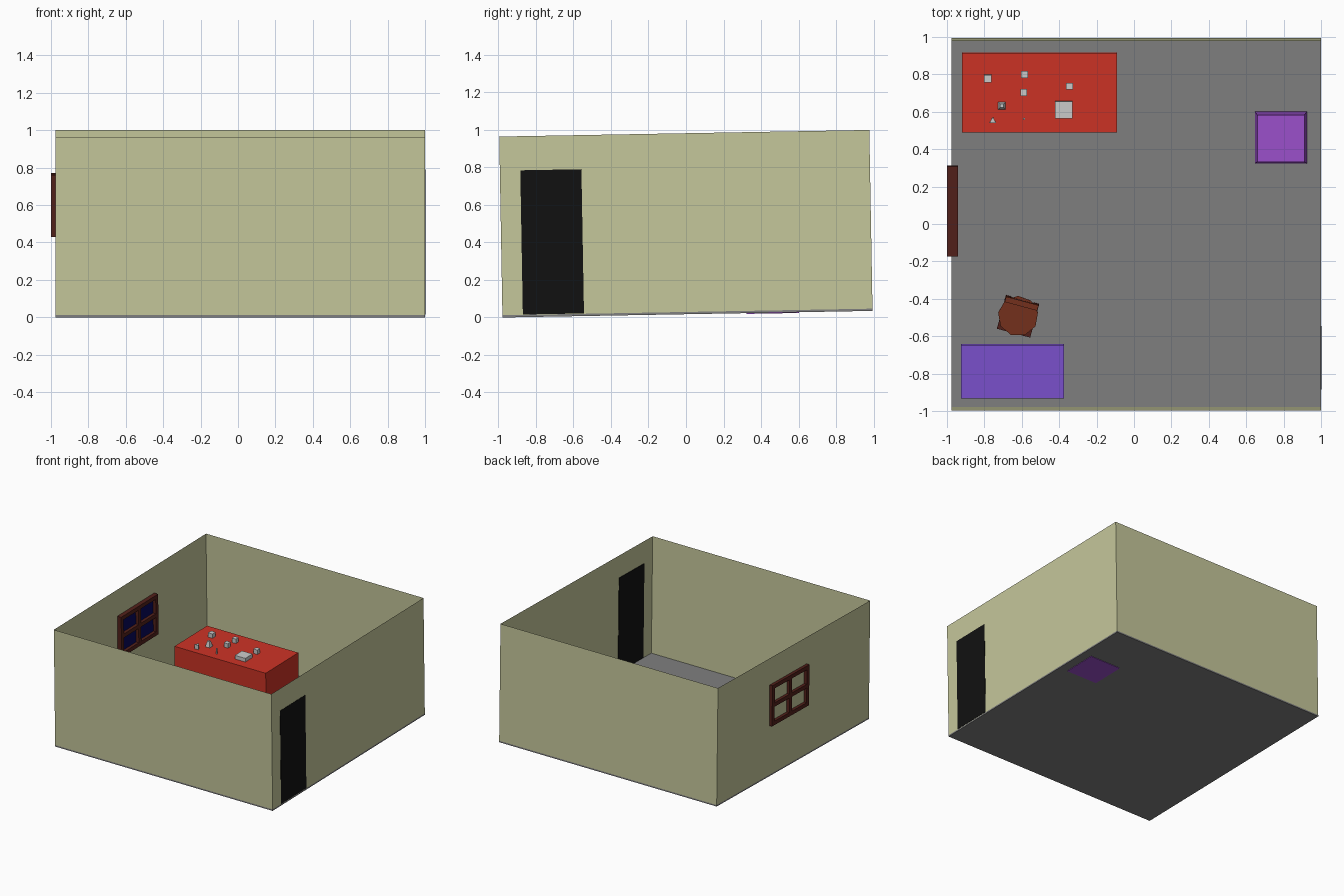
import bpy, bmesh, math
from mathutils import Matrix

if "Cube" in bpy.data.objects:
    bpy.data.objects.remove(bpy.data.objects["Cube"])

# The whole room leans slightly about the x axis
TILT = Matrix.Translation((0, 0.008, 0.0175)) @ Matrix.Rotation(math.radians(1.02), 4, 'X')


def mat(name, hexcode):
    m = bpy.data.materials.new(name)
    rgb = [int(hexcode[i:i + 2], 16) / 255 for i in (0, 2, 4)]
    m.diffuse_color = [c / 12.92 if c < 0.04 else ((c + 0.055) / 1.055) ** 2.4 for c in rgb] + [1]
    m.use_nodes = True
    m.node_tree.nodes["Principled BSDF"].inputs["Base Color"].default_value = m.diffuse_color
    return m


WALL = mat("wall_paint", "c5c79b")
FLOOR = mat("floor_grey", "808080")
BLACK = mat("door_black", "111111")
FRAME = mat("dark_wood", "52201a")
GLASS = mat("night_glass", "08085a")
RED = mat("red", "cc3325")
VIOLET = mat("violet", "7a50cc")
PURPLE = mat("purple", "9c50cc")
WOOD = mat("brown_wood", "74301c")


def finish(bm, name, material, local=Matrix()):
    me = bpy.data.meshes.new(name)
    bm.to_mesh(me)
    bm.free()
    if material:
        me.materials.append(material)
    ob = bpy.data.objects.new(name, me)
    ob.matrix_world = TILT @ local
    bpy.context.collection.objects.link(ob)
    return ob


def box(name, x, y, z, material=None, local=Matrix(), open_ends=False, taper=1.0):
    """Box given (min, max) per axis; taper scales its top face."""
    bm = bmesh.new()
    bmesh.ops.create_cube(bm, size=1)
    for v in bm.verts:
        k = taper if v.co.z > 0 else 1
        v.co = [sum(r) / 2 + c * (r[1] - r[0]) * s for c, r, s in zip(v.co, (x, y, z), (k, k, 1))]
    if open_ends:
        bm.normal_update()
        ends = [f for f in bm.faces if abs(f.normal.z) > 0.5]
        bmesh.ops.delete(bm, geom=ends, context='FACES_ONLY')
    return finish(bm, name, material, local)


def prism(name, r, h, sides, at, material=None, r_top=None):
    bm = bmesh.new()
    bmesh.ops.create_cone(bm, cap_ends=True, segments=sides, radius1=r,
                          radius2=r if r_top is None else r_top, depth=h)
    return finish(bm, name, material, Matrix.Translation((at[0], at[1], at[2] + h / 2)))


# Shell: slab floor and single-sheet walls
box("floor", (-0.975, 1), (-0.987, 0.987), (0, 0.012), FLOOR)
box("walls", (-0.975, 1), (-0.987, 0.987), (0.012, 0.965), WALL, open_ends=True)
box("door", (0.996, 1.002), (-0.878, -0.552), (0.014, 0.783), BLACK)

# Window: border, crossing bars and glass on the inside
wx, y0, y1, z0, z1, t = (-1.0, -0.94), -0.168, 0.312, 0.415, 0.747, 0.032
for i, y in enumerate((y0, (y0 + y1 - t) / 2, y1 - t)):
    box(f"window_upright_{i}", wx, (y, y + t), (z0, z1), FRAME)
for i, z in enumerate((z0, (z0 + z1 - t) / 2, z1 - t)):
    for j, y in enumerate((y0 + t, (y0 + y1 + t) / 2)):
        box(f"window_rail_{i}_{j}", wx, (y, y + (y1 - y0 - 3 * t) / 2), (z, z + t), FRAME)
box("window_glass", (-0.972, -0.965), (y0 + t, y1 - t), (z0 + t, z1 - t), GLASS)

# Furniture blocks
box("red_table", (-0.92, -0.092), (0.487, 0.91), (0.012, 0.25), RED)
box("desk", (-0.925, -0.375), (-0.935, -0.65), (0.012, 0.29), VIOLET)
box("stool", (0.645, 0.925), (0.315, 0.594), (-0.004, 0.28), PURPLE, taper=0.9)

# Small things on the red table
T = 0.25
for i, (x, y, s) in enumerate([(-0.783, 0.775, 0.04), (-0.585, 0.797, 0.036), (-0.59, 0.7, 0.036),
                               (-0.345, 0.733, 0.036)]):
    box(f"small_block_{i}", (x - s / 2, x + s / 2), (y - s / 2, y + s / 2), (T, T + 0.036))
box("flat_box", (-0.423, -0.328), (0.56, 0.653), (T, T + 0.03))
box("tapered_block", (-0.727, -0.686), (0.609, 0.65), (T, T + 0.045), taper=0.45)
prism("wedge", 0.022, 0.036, 3, (-0.755, 0.547, T))
prism("thin_rod", 0.006, 0.045, 6, (-0.587, 0.56, T))

# Chair: turned towards the desk, faceted round seat on a square base
turn = Matrix.Translation((-0.62, -0.5, 0)) @ Matrix.Rotation(math.radians(-15), 4, 'Z')
for sx in (-1, 1):
    for sy in (-1, 1):
        cx, cy = sx * 0.077, sy * 0.077
        box("chair_leg", (cx - 0.015, cx + 0.015), (cy - 0.015, cy + 0.015), (0.012, 0.165), FRAME, turn)
box("chair_base", (-0.092, 0.092), (-0.092, 0.092), (0.15, 0.168), FRAME, turn)
prism("chair_seat", 0.108, 0.025, 9, (-0.62, -0.497, 0.168), WOOD)
box("chair_back", (-0.09, 0.09), (0.06, 0.09), (0.19, 0.36), WOOD, turn)
